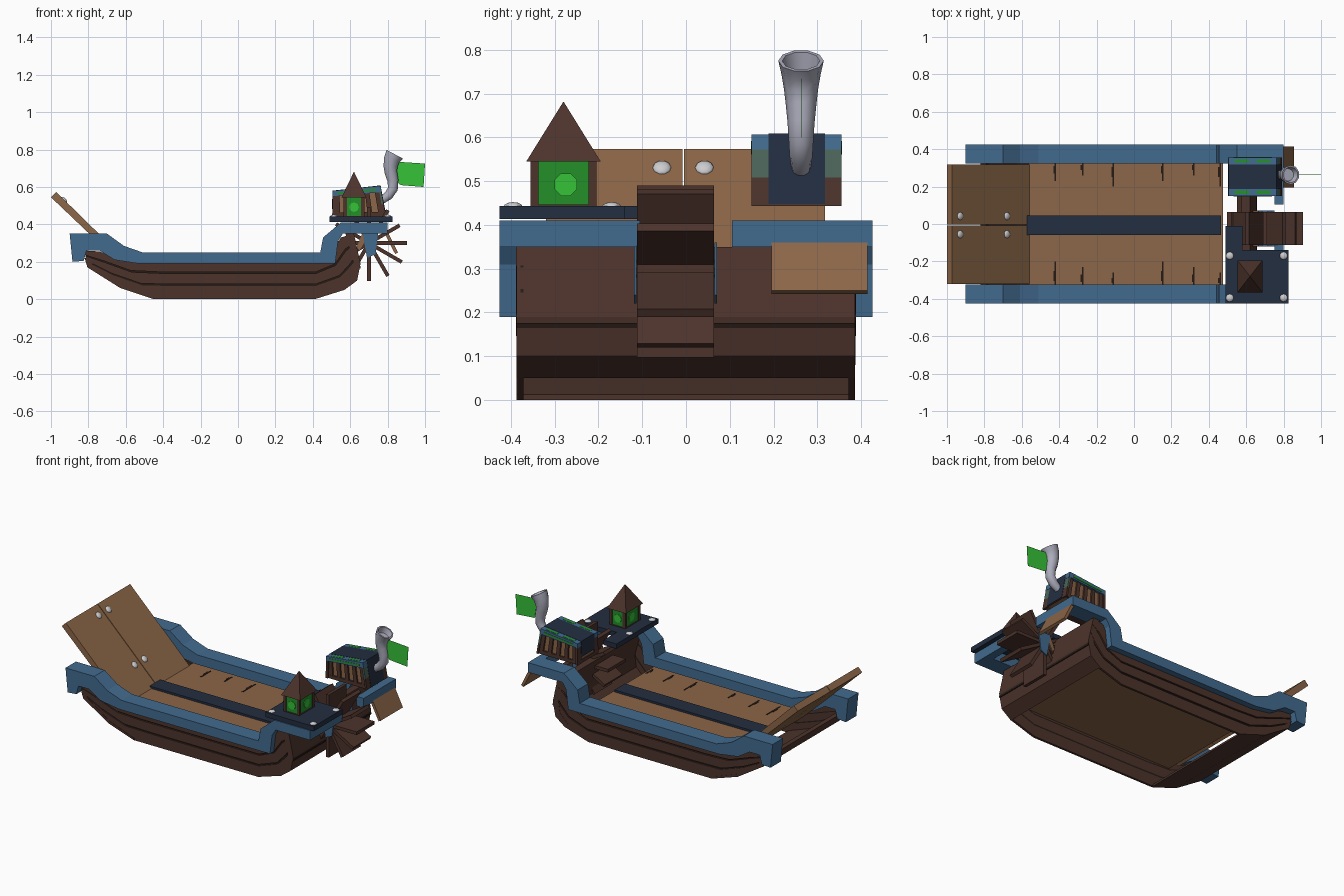
import bpy, bmesh, math
from mathutils import Vector, Matrix

if "Cube" in bpy.data.objects:
    bpy.data.objects.remove(bpy.data.objects["Cube"])


def mat(name, r, g, b):
    m = bpy.data.materials.new(name)
    m.diffuse_color = [((c / 255 + 0.055) / 1.055) ** 2.4 for c in (r, g, b)] + [1]
    m.use_nodes = True
    m.node_tree.nodes["Principled BSDF"].inputs["Base Color"].default_value = m.diffuse_color
    return m


BROWN = mat("hull brown", 76, 51, 43)
DARK = mat("groove dark brown", 38, 27, 22)
TAN = mat("deck tan", 140, 102, 72)
BLUE = mat("rail blue", 66, 107, 143)
NAVY = mat("navy", 35, 46, 64)
GREEN = mat("glass green", 36, 144, 42)
BRIGHT = mat("bright green", 54, 194, 56)
BOLT = mat("bolt light grey", 205, 205, 208)
PIPE = mat("pipe grey", 172, 172, 188)
SLATE = mat("slate green", 76, 100, 90)


def finish(name, bm, m):
    bmesh.ops.recalc_face_normals(bm, faces=bm.faces)
    me = bpy.data.meshes.new(name)
    bm.to_mesh(me)
    bm.free()
    me.materials.append(m)
    ob = bpy.data.objects.new(name, me)
    bpy.context.collection.objects.link(ob)
    return ob


def prism(name, pts, y0, y1, m):
    """Extrude an xz outline along y."""
    bm = bmesh.new()
    a = [bm.verts.new((x, y0, z)) for x, z in pts]
    b = [bm.verts.new((x, y1, z)) for x, z in pts]
    bm.faces.new(a)
    bm.faces.new(b)
    for i in range(len(pts)):
        j = (i + 1) % len(pts)
        bm.faces.new((a[i], a[j], b[j], b[i]))
    return finish(name, bm, m)


def box(name, x0, x1, y0, y1, z0, z1, m):
    return prism(name, [(x0, z0), (x1, z0), (x1, z1), (x0, z1)], y0, y1, m)


def bolt(name, x, y, z, tilt=0):
    bm = bmesh.new()
    bmesh.ops.create_uvsphere(bm, u_segments=10, v_segments=6, radius=0.022)
    bmesh.ops.transform(bm, verts=bm.verts, matrix=Matrix.Translation((x, y, z))
                        @ Matrix.Rotation(tilt, 4, 'Y') @ Matrix.Diagonal((1, 1, 0.5, 1)))
    ob = finish(name, bm, BOLT)
    ob.data.shade_smooth()


# Hull sides: thin strakes between the sheer line and the keel line, grooves between
sheer = [(-.82, .26), (-.74, .255), (-.62, .21), (-.5, .2), (.42, .2), (.50, .24), (.55, .33), (.62, .35)]
keel = [(-.805, .17), (-.63, .06), (-.45, 0), (-.2, 0), (.41, 0), (.57, .05), (.637, .1), (.655, .19)]


def line(t):
    return [tuple(Vector(k).lerp(Vector(s), t)) for k, s in zip(keel, sheer)]


strakes = [(0, .35, .385, BROWN), (.35, .4, .378, DARK), (.4, .69, .387, BROWN),
           (.69, .73, .378, DARK), (.73, 1, .388, BROWN)]
for s in (-1, 1):
    for i, (t0, t1, y, m) in enumerate(strakes):
        prism(f"hull_strake_{i}", line(t0) + line(t1)[::-1], s * .371, s * y, m)

# Curved stern wall and bow wall (the bottom between them is open)
prism("stern_wall", [(.57, .05), (.637, .1), (.655, .19), (.62, .35),
                     (.575, .35), (.615, .2), (.605, .13), (.55, .075)], -.387, .386, BROWN)
prism("stern_groove", [(.64, .165), (.655, .165), (.657, .176), (.64, .176)], -.387, .386, DARK)
prism("bow_wall", [(-.82, .22), (-.805, .17), (-.63, .06), (-.45, 0), (-.45, .012), (-.625, .075),
                   (-.775, .18), (-.79, .22)], -.387, .386, BROWN)

# Blue rails with inward stern crosspieces
rail = [(-.90, .35), (-.70, .35), (-.61, .285), (-.51, .25), (.44, .25), (.455, .33), (.55, .41), (.8, .41),
        (.8, .35), (.56, .35), (.535, .31), (.52, .19), (-.53, .19), (-.66, .21), (-.74, .26), (-.81, .26),
        (-.825, .205), (-.885, .2)]
for s in (-1, 1):
    prism("rail", rail, s * .323, s * .426, BLUE)
    box("stern_crosspiece", .75, .8, s * .105, s * .33, .35, .41, BLUE)
    # Wheel brackets, flush with the paddles
    y0, y1 = (-.119, -.113) if s < 0 else (.065, .071)
    prism("wheel_bracket", [(.665, .36), (.75, .36), (.735, .24), (.69, .22)], y0, y1, BLUE)
    prism("wheel_brace", [(.635, .28), (.65, .26), (.69, .33), (.665, .35)], y0, y1, TAN)
prism("stern_flap", [(.785, .35), (.80, .36), (.855, .25), (.84, .242)], .195, .415, TAN)

# Deck with split seams and the middle runner
box("deck", -.565, .475, -.37, .37, .155, .17, TAN)
box("runner", -.58, .465, -.058, .046, .17, .183, NAVY)
for i, x in enumerate((-.42, -.275, -.11, .155, .32, .46)):
    for s in (-1, 1):
        L = .07 + .03 * ((i * 2 + s) % 3)
        box("deck_seam", x - .004, x + .004, s * (.33 - L), s * .33, .168, .172, DARK)
        box("deck_crack", x - .011, x + .004, s * (.33 - L * .6), s * (.33 - L * .2), .168, .172, DARK)

# Bow ramp of two boards with bolts
ramp = [(-1, .545), (-.972, .573), (-.56, .17), (-.59, .155)]
for y0, y1 in ((-.32, -.008), (-.004, .318)):
    prism("ramp_board", ramp, y0, y1, TAN)
for x in (-.93, -.68):
    for y in (-.055, .042):
        bolt("ramp_bolt", x, y, .573 - (x + .972) * .978 - .002, math.radians(44))

# Paddle wheel
cx, cz = .70, .30
for i in range(12):
    a = math.radians(30 * i)
    d, n = Vector((math.cos(a), math.sin(a))), Vector((-math.sin(a), math.cos(a)))
    c = Vector((cx, cz))
    r = .19 if i in (1, 3, 4) else .203
    prism("paddle", [tuple(c + d * u + n * v) for u, v in ((.01, -.01), (r, -.01), (r, .01), (.01, .01))],
          -.112, .064, BROWN)
ring = [(math.cos(k * math.pi / 4), math.sin(k * math.pi / 4)) for k in range(8)]
prism("wheel_axle", [(cx + .02 * u, cz + .02 * v) for u, v in ring], -.113, .065, BROWN)

# Lantern platform
box("platform", .49, .825, -.426, -.14, .413, .443, NAVY)
box("platform_step", .49, .58, -.14, -.01, .413, .443, NAVY)
for x in (.512, .8):
    for y in (-.395, -.17):
        bolt("platform_bolt", x, y, .441)

# Lantern: base, glass, corner posts, bright panes, roof
lx, ly, hx, hy = .62, -.28, .055, .075
box("lantern_base", lx - hx, lx + hx, ly - hy, ly + hy, .443, .446, BROWN)
box("lantern_glass", lx - hx + .006, lx + hx - .006, ly - hy + .006, ly + hy - .006, .445, .548, GREEN)
for s in (-1, 1):
    for t in (-1, 1):
        box("lantern_post", lx + s * hx - .009 * (s + 1), lx + s * hx + .009 * (1 - s),
            ly + t * hy - .009 * (t + 1), ly + t * hy + .009 * (1 - t), .444, .548, BROWN)
    prism("lantern_glow", [(lx + .026 * u, .492 + .026 * v) for u, v in ring],
          ly + s * (hy - .007), ly + s * (hy - .002), BRIGHT)
    bm = bmesh.new()
    bmesh.ops.create_cone(bm, cap_ends=True, segments=8, radius1=.028, radius2=.028, depth=.005)
    bmesh.ops.transform(bm, verts=bm.verts, matrix=Matrix.Translation((lx + s * (hx - .005), ly + .005, .492))
                        @ Matrix.Rotation(math.pi / 2, 4, 'Y') @ Matrix.Rotation(math.pi / 8, 4, 'Z'))
    finish("lantern_glow_end", bm, BRIGHT)
bm = bmesh.new()
base = [bm.verts.new((lx + u * .066, ly + v * .085, .545)) for u, v in ((-1, -1), (1, -1), (1, 1), (-1, 1))]
top = bm.verts.new((lx, ly, .682))
bm.faces.new(base)
for i in range(4):
    bm.faces.new((base[i], base[(i + 1) % 4], top))
finish("lantern_roof", bm, BROWN)


# Cabin: slanted crate with slats, coloured bands and a draped roof
def cab(u, v):
    """Map unit coordinates to the cabin's slanted side outline."""
    lo = Vector((.505, .443)).lerp(Vector((.79, .443)), u)
    hi = Vector((.508, .578)).lerp(Vector((.76, .605)), u)
    return tuple(lo.lerp(hi, v))


def cabin_part(name, u0, u1, v0, v1, y0, y1, m):
    prism(name, [cab(u0, v0), cab(u1, v0), cab(u1, v1), cab(u0, v1)], y0, y1, m)


cabin_part("cabin_walls", .02, .98, 0, .95, .168, .338, TAN)
cabin_part("cabin_base", 0, 1, 0, .15, .157, .348, BROWN)
for y0, y1, ys in ((.15, .188, .15), (.318, .355, .355)):
    cabin_part("cabin_roof_edge", -.01, 1.01, .8, 1.01, y0, y1, BLUE)
    cabin_part("cabin_end_strip", .96, 1.005, .4, .8, y0, y1, SLATE)
    cabin_part("cabin_end_post", .96, 1.005, 0, .4, y0, y1, BROWN)
    cabin_part("cabin_front_strip", -.005, .05, 0, .8, y0, y1, BROWN)
    for u in (.12, .58):
        cabin_part("cabin_green_trim", u, u + .3, 1.01, 1.02, y0 + .01, y1 - .01, GREEN)
    cabin_part("cabin_side_trim", .1, .9, .86, .93, ys - .002, ys + .002, GREEN)
for i in range(5):
    u = .05 + i * .205
    for y0, y1 in ((.158, .17), (.336, .348)):
        cabin_part("cabin_post", u, u + .09, .1, .85, y0, y1, BROWN)
cabin_part("cabin_roof", -.012, 1.012, .9, 1.02, .188, .318, NAVY)
cabin_part("cabin_drape", .95, 1.012, .03, 1.0, .188, .318, NAVY)
cabin_part("cabin_drape_front", -.012, .04, .3, 1.0, .188, .318, NAVY)

# Chimney: flared pipe lofted along a bent path
path = [(.77, .53, .022), (.805, .555, .026), (.828, .59, .028), (.828, .635, .031), (.818, .675, .035),
        (.815, .71, .039), (.822, .745, .045), (.838, .775, .052)]
bm = bmesh.new()
loops = []
P = [Vector((x, .263, z)) for x, z, r in path]
rings = [(P[i], (P[min(i + 1, 7)] - P[max(i - 1, 0)]).normalized(), path[i][2]) for i in range(8)]
rings += [(P[7], rings[7][1], .043), (P[6], rings[6][1], .034)]
for c, d, r in rings:
    side = Vector((0, 1, 0))
    up = d.cross(side)
    loops.append([bm.verts.new(c + side * r * math.cos(k * math.pi / 5) + up * r * math.sin(k * math.pi / 5))
                  for k in range(10)])
for a, b in zip(loops, loops[1:]):
    for k in range(10):
        bm.faces.new((a[k], a[(k + 1) % 10], b[(k + 1) % 10], b[k]))
bm.faces.new(loops[0])
bm.faces.new(loops[-1])
pipe = finish("chimney", bm, PIPE)
bpy.context.view_layer.objects.active = pipe
pipe.select_set(True)
bpy.ops.object.shade_smooth_by_angle(angle=math.radians(50))

# Flag
prism("flag", [(.845, .735), (1.0, .725), (.992, .6), (.87, .61), (.835, .64)], .263, .2636, BRIGHT)
